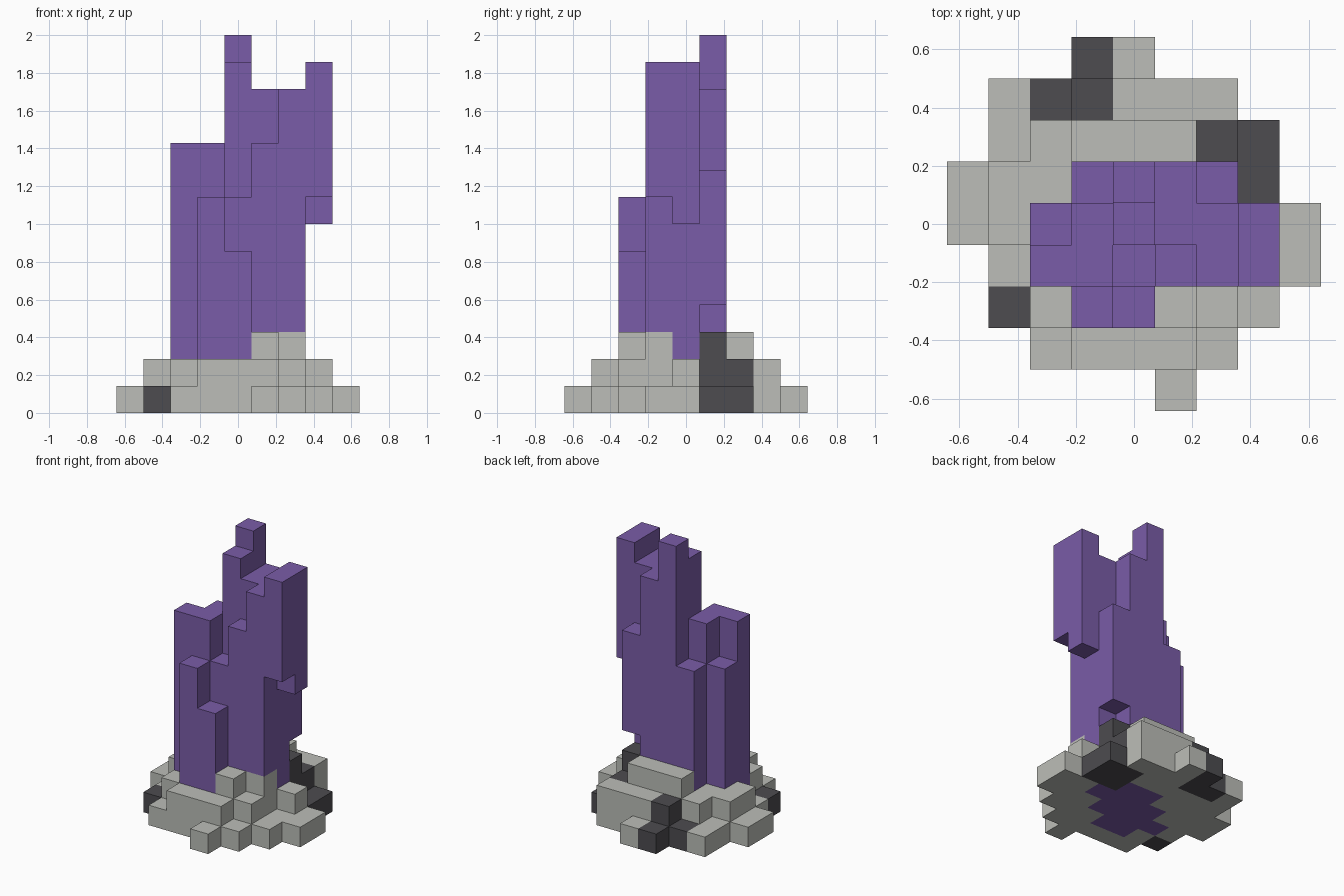
import bpy
import bmesh
from mathutils import Vector

cube = bpy.data.objects.get("Cube")
if cube:
    bpy.data.objects.remove(cube, do_unlink=True)

UNIT = 1 / 7          # edge of one block
GRID = 9              # blocks across the footprint

# Column maps, back row first, one hex digit per column height
CRYSTAL_TOP = """
.........
.........
.........
...8ec9..
..8adccd.
..aa8acd.
...86....
.........
.........
"""
# Where each crystal column starts, so some overhang
CRYSTAL_BASE = """
.........
.........
.........
...2..4..
..2....7.
......38.
.........
.........
.........
"""
PALE_ROCK_TOP = """
....1....
.1..222..
.12333...
1222.....
122....21
.1....311
..2..321.
..12221..
.....1...
"""
DARK_ROCK_TOP = """
...1.....
..12.....
......21.
......31.
.........
.........
.1.......
.........
.........
"""


def read_map(text):
    """Column heights keyed by grid position."""
    rows = reversed(text.split())
    return {(i, j): int(c, 16)
            for j, row in enumerate(rows)
            for i, c in enumerate(row) if c != "."}


def blocks(top, base=""):
    start = read_map(base)
    return {(i, j, k)
            for (i, j), height in read_map(top).items()
            for k in range(start.get((i, j), 0), height)}


def make_material(name, rgb):
    mat = bpy.data.materials.new(name)
    mat.use_nodes = True
    color = (*rgb, 1)
    mat.diffuse_color = color
    mat.node_tree.nodes["Principled BSDF"].inputs["Base Color"].default_value = color
    return mat


def build(name, cells, occupied, mat):
    """Outer skin of a group of blocks, without faces between blocks."""
    bm = bmesh.new()
    offset = Vector((-GRID / 2, -GRID / 2, 0))
    for cell in sorted(cells):
        centre = Vector(cell) + Vector((.5, .5, .5)) + offset
        for axis in range(3):
            for sign in (-1, 1):
                normal = Vector((0, 0, 0))
                normal[axis] = sign
                if tuple(int(a + b) for a, b in zip(cell, normal)) in occupied:
                    continue
                side = Vector((0, 0, 0))
                side[(axis + 1) % 3] = .5
                up = normal.cross(side)
                middle = centre + normal / 2
                corners = (-side - up, side - up, side + up, up - side)
                bm.faces.new([bm.verts.new((middle + c) * UNIT) for c in corners])
    bmesh.ops.remove_doubles(bm, verts=bm.verts, dist=UNIT / 100)
    mesh = bpy.data.meshes.new(name)
    bm.to_mesh(mesh)
    bm.free()
    mesh.materials.append(mat)
    obj = bpy.data.objects.new(name, mesh)
    bpy.context.collection.objects.link(obj)


# Crystal spires rising from a mound of pale and dark rock
parts = {
    "crystal_spires": (blocks(CRYSTAL_TOP, CRYSTAL_BASE),
                       make_material("purple crystal", (.195, .107, .392))),
    "pale_rock_mound": (blocks(PALE_ROCK_TOP),
                        make_material("pale stone", (.503, .515, .479))),
    "dark_rocks": (blocks(DARK_ROCK_TOP),
                   make_material("dark stone", (.074, .072, .08))),
}
occupied = set().union(*(cells for cells, _ in parts.values()))
for name, (cells, mat) in parts.items():
    build(name, cells, occupied, mat)
